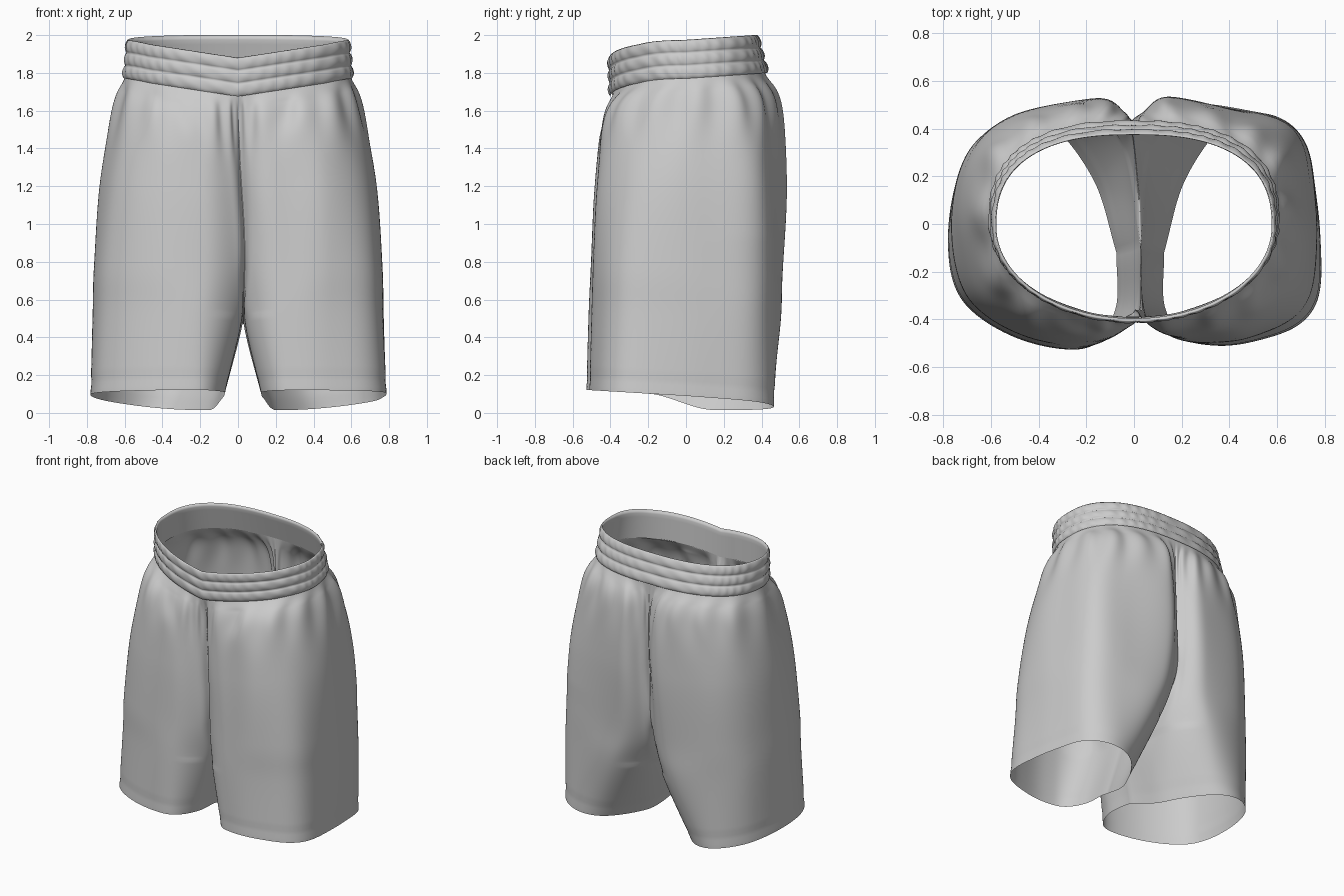
import bpy, bmesh, math
from mathutils import Vector

if "Cube" in bpy.data.objects:
    bpy.data.objects.remove(bpy.data.objects["Cube"])


def spline(pts, s):
    """Catmull-Rom through pts, s measured in point indices."""
    n = len(pts) - 1
    i = min(int(s), n - 1)
    f = s - i
    p1, p2 = pts[i], pts[i + 1]
    p0 = pts[i - 1] if i > 0 else p1 * 2 - p2
    p3 = pts[i + 2] if i + 2 <= n else p2 * 2 - p1
    return 0.5 * (2 * p1 + (p2 - p0) * f + (2 * p0 - 5 * p1 + 4 * p2 - p3) * f * f
                  + (3 * p1 - p0 - 3 * p2 + p3) * f ** 3)


def bell(x, centre, width):
    return math.exp(-((x - centre) / width) ** 2)


def waist(a, rx, ry, cy):
    """Oval waist outline, flatter across the back."""
    c, s = math.cos(a), math.sin(a)
    e = 0.8 if s > 0 else 1.0
    return Vector((rx * math.copysign(abs(c) ** e, c), cy + ry * math.copysign(abs(s) ** e, s)))


def waist_z(x, y):
    """Lower edge of the band: shallow V at the front, rising to the back."""
    if y > 0:
        return 1.775 + 0.07 * y
    return 1.775 - 0.095 * max(0, 1 - abs(x) / 0.62) * min(1, -y / 0.25)


def hem_z(x, y):
    """Hem slopes down to the back and sags along the inner back."""
    s = min(1, max(0, (y + .2) / .35))
    return 0.09 - 0.06 * y - 0.085 * s * s * (3 - 2 * s) * (1 - x / 0.78)


def finish(bm, name):
    bmesh.ops.remove_doubles(bm, verts=bm.verts, dist=0.0005)
    bmesh.ops.recalc_face_normals(bm, faces=bm.faces)
    me = bpy.data.meshes.new(name)
    bm.to_mesh(me)
    bm.free()
    ob = bpy.data.objects.new(name, me)
    bpy.context.collection.objects.link(ob)
    for p in me.polygons:
        p.use_smooth = True
    return ob


def add_grid(bm, rows):
    vs = [[bm.verts.new(p) for p in r] for r in rows]
    for a, b in zip(vs, vs[1:]):
        for j in range(len(a) - 1):
            bm.faces.new((a[j], a[j + 1], b[j + 1], b[j]))


# Leg outlines (x, y) from front seam round the outside to back seam, hem upward
LEVELS = [
    [(.10, -.12), (.105, -.36), (.22, -.52), (.5, -.48), (.73, -.31), (.78, -.03),
     (.71, .28), (.54, .44), (.36, .41), (.19, .18), (.10, -.12)],
    [(0, -.08), (.03, -.37), (.2, -.51), (.48, -.47), (.71, -.3), (.77, 0),
     (.7, .3), (.5, .455), (.23, .49), (.06, .32), (0, -.08)],
    [(0, -.33), (.04, -.42), (.2, -.5), (.47, -.47), (.7, -.3), (.762, 0),
     (.69, .3), (.5, .455), (.18, .51), (.04, .43), (0, .38)],
    [(0, -.36), (.05, -.43), (.2, -.48), (.45, -.45), (.66, -.28), (.727, 0),
     (.67, .3), (.48, .455), (.16, .53), (.04, .47), (0, .42)],
    [(0, -.36), (.06, -.41), (.2, -.44), (.42, -.4), (.58, -.25), (.655, .02),
     (.6, .3), (.4, .44), (.16, .5), (.04, .45), (0, .42)],
]
ANGLES = [-90, -84, -70, -48, -25, 2, 27, 52, 74, 85, 90]
T = [0, .25, .41, .67, .9, 1]
levels = [[Vector(p) for p in l] for l in LEVELS]
levels.append([waist(math.radians(a), .597, .405, .015) for a in ANGLES])
for l in levels[1:]:
    l[0].x = l[-1].x = 0

NU, NV = 150, 80


def leg_rows(side):
    rows = []
    for iv in range(NV + 1):
        v = 5 * iv / NV
        t = spline(T, v)
        ring = [spline([l[k] for l in levels], v) for k in range(11)]
        # seam ends: joined along the inseam, opening into a rounded crotch
        if v <= 1:
            ring[0] = ring[-1] = (ring[0] + ring[-1]) / 2
        elif v < 2:
            for k in (0, -1):
                ring[k] = levels[1][k].lerp(levels[2][k], (v - 1) ** .4)
        else:
            ring[0].x = ring[-1].x = 0
        row = []
        for iu in range(NU + 1):
            u = iu / NU
            p = spline(ring, 10 * u)
            if iu in (0, NU) and v >= 1:
                p.x = 0
            p.x = max(p.x, 0)
            d = p - Vector((.36, 0))
            ang = math.degrees(math.atan2(d.y, d.x))
            # gathers under the waistband, long soft folds and hem stitch groove
            fade = math.sin(math.pi * u) ** 0.5 if 0 < iu < NU else 0
            g = .011 * bell(t, .92, .10) * math.cos(2 * math.pi * 12 * u + 1.5 * math.sin(9 * u + side))
            g -= .03 * bell(t, .93, .06) * bell(ang, -103, 7)
            g += .006 * bell(t, .7, .25) * math.cos(2 * math.pi * 6 * u + side)
            g -= .004 * bell(t, .04, .012)
            # the right leg hangs fuller at its outer corners
            if side > 0:
                g += (1 - t) * (.05 * bell(ang, -48, 22) - .03 * bell(ang, -105, 15))
                g += min(1, 2 - 2 * t) * .045 * bell(ang, 52, 22)
            p = p + d.normalized() * g * fade * min(1, (1 - t) / .04)
            z = hem_z(p.x, p.y) * (1 - t) + waist_z(p.x, p.y) * t
            # centre seam drifts sideways, differently front and back
            sway = .03 * (1 - t) + bell(t, .5, .22) * (.02 - .05 / (1 + math.exp(-14 * (p.y - .12))))
            row.append((side * p.x + sway * max(0, 1 - p.x / .78), p.y, z))
        rows.append(row)
    return rows


# Both legs joined down the centre seam
bm = bmesh.new()
for side in (-1, 1):
    add_grid(bm, leg_rows(side))
finish(bm, "shorts_legs")

# Elastic waistband: three soft rolls outside, smooth inside
NA, NH = 240, 30
bm = bmesh.new()
band = []
for i in range(NH + 9):
    outer = i <= NH
    h = i / NH if outer else 1 - (i - NH) / 8
    row = []
    for j in range(NA + 1):
        a = 2 * math.pi * (j % NA) / NA
        if outer:
            puff = .011 * abs(math.sin(3 * math.pi * h)) ** .6
            puff += .003 * math.sin(3 * math.pi * h) * math.sin(38 * a + 3 * math.sin(5 * a) + 4 * h)
        else:
            puff = -.008 if h < .99 else 0
        p = waist(a, .603 - .02 * h + puff, .415 - .025 * h + puff, .015 - .03 * h)
        row.append((p.x, p.y, waist_z(p.x, p.y) - .005 + .205 * h))
    band.append(row)
add_grid(bm, band)
finish(bm, "waistband")
